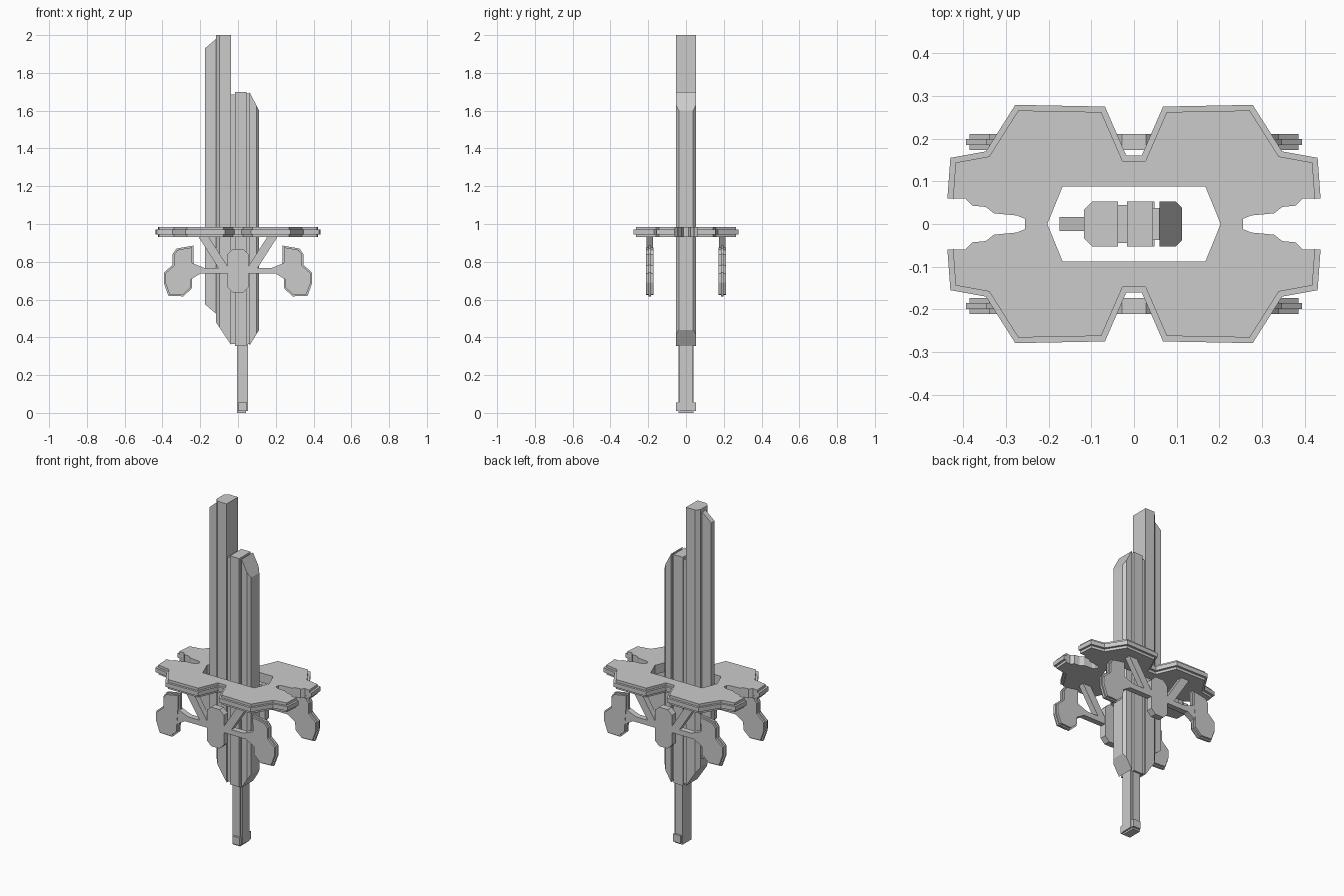
import bpy
import bmesh
from mathutils import Vector

cube = bpy.data.objects.get("Cube")
if cube:
    bpy.data.objects.remove(cube, do_unlink=True)


def prism(name, outline, low, high, upright=False, mirror="", chamfer=0.0):
    """Extrude an outline along z, or an x-z outline along y when upright."""
    area = sum(a[0] * b[1] - b[0] * a[1] for a, b in zip(outline, outline[1:] + outline[:1]))
    if area < 0:
        outline = outline[::-1]
    if upright:
        low, high = -high, -low
    bm = bmesh.new()

    def ring(level):
        return [bm.verts.new((u, -level, v) if upright else (u, v, level)) for u, v in outline]

    bottom, top = ring(low), ring(high)
    bm.faces.new(bottom[::-1])
    bm.faces.new(top)
    for i in range(len(outline)):
        j = (i + 1) % len(outline)
        # walls on a mirror plane stay open so the halves weld
        on_plane = [axis for axis in mirror
                    if all(abs(v.co["XY".index(axis)]) < 1e-6 for v in (bottom[i], bottom[j]))]
        if not on_plane:
            bm.faces.new((bottom[i], bottom[j], top[j], top[i]))
    if chamfer:
        # bevel the upright edges farthest from the tower axis
        reach = max(abs(v.co.x) for v in bm.verts)
        edges = [e for e in bm.edges
                 if all(abs(abs(v.co.x) - reach) < 1e-5 for v in e.verts)
                 and e.verts[0].co.z != e.verts[1].co.z]
        bmesh.ops.bevel(bm, geom=edges, offset=chamfer, segments=1, affect="EDGES")
    mesh = bpy.data.meshes.new(name)
    bm.to_mesh(mesh)
    bm.free()
    obj = bpy.data.objects.new(name, mesh)
    bpy.context.collection.objects.link(obj)
    if mirror:
        mod = obj.modifiers.new("Mirror", "MIRROR")
        mod.use_axis = ("X" in mirror, "Y" in mirror, False)
        mod.merge_threshold = 0.0005


def slab(name, inner, outer, base, top, depth, rise=0.0, drop=0.0, chamfer=0.0):
    """Upright slab whose outer edge starts higher and ends lower than its inner edge."""
    outline = [(inner, base), (outer, base + rise), (outer, top - drop), (inner, top)]
    prism(name, outline, -depth, depth, upright=True, chamfer=chamfer)


def inset(path, distance):
    """Shift a clockwise path towards its inside with mitred corners."""
    points = [Vector(p) for p in path]
    normals = []
    for a, b in zip(points, points[1:]):
        along = (b - a).normalized()
        normals.append(Vector((along.y, -along.x)))
    before, after = normals[:1] + normals, normals + normals[-1:]
    return [tuple(p + distance * (m + n) / (1 + m.dot(n)))
            for p, m, n in zip(points, before, after)]


def bracket(name, outline, middle, thickness, mirror="XY"):
    """Upright plate repeated on the front and back, and left and right if asked."""
    prism(name, outline, middle - thickness / 2, middle + thickness / 2, True, mirror)


# Tower: parallel upright slabs with slanted ends
full_depth = 0.053
slab("tower_fin", -0.11, -0.175, 0.52, 1.985, 0.016, rise=0.055, drop=0.055)
slab("tall_slab", -0.037, -0.117, 0.36, 2, full_depth, rise=0.12, chamfer=0.02)
slab("inner_spine", -0.012, -0.04, 0.365, 1.685, 0.044)
slab("middle_slab", -0.016, 0.045, 0.355, 1.7, full_depth)
slab("outer_spine", 0.04, 0.065, 0.365, 1.69, 0.038)
slab("outer_slab", 0.06, 0.112, 0.355, 1.7, full_depth, rise=0.085, drop=0.1, chamfer=0.015)

# Lower stem with its rail and foot
slab("stem", -0.006, 0.042, 0, 0.37, 0.041)
slab("stem_rail", 0.04, 0.052, 0.01, 0.37, 0.034)
slab("stem_foot", 0, 0.048, 0.01, 0.055, full_depth)

# Ring deck: one quarter outline, a wide layer between two narrow ones
hole = [(0.203, 0), (0.167, 0.088), (0, 0.088)]
rim = [(0, 0.16), (0.018, 0.16), (0.068, 0.275), (0.278, 0.279),
       (0.347, 0.17), (0.43, 0.155), (0.437, 0.06)]
notch = [(0.395, 0.06), (0.378, 0.043), (0.347, 0.04), (0.328, 0.025),
         (0.275, 0.02), (0.255, 0.012), (0.255, 0)]
narrow = hole + inset(rim, 0.013) + notch
prism("deck_bottom", narrow, 0.93, 0.945, mirror="XY")
prism("deck_middle", hole + rim + notch, 0.945, 0.97, mirror="XY")
prism("deck_top", narrow, 0.97, 0.985, mirror="XY")

# Hanging brackets: hub, arms, braces and end pods
offset = 0.192
hub_width, hub_low, hub_high, corner = 0.055, 0.637, 0.867, 0.027
hub = [(0, hub_low), (hub_width - corner, hub_low), (hub_width, hub_low + corner),
       (hub_width, hub_high - corner), (hub_width - corner, hub_high), (0, hub_high)]
bracket("bracket_hub", hub, offset, 0.038)

arm_low, arm_high, arm_start = 0.737, 0.768, 0.04
arm = [(arm_start, arm_low), (0.2, arm_low), (0.26, 0.7), (0.26, 0.8),
       (0.18, arm_high), (arm_start, arm_high)]
bracket("bracket_arm", arm, offset, 0.034)

brace_foot, brace_head, brace_width = 0.05, 0.157, 0.054
brace = [(brace_foot, arm_high), (brace_foot + brace_width, arm_high),
         (brace_head + brace_width, 0.935), (brace_head, 0.935)]
bracket("bracket_brace", brace, offset, 0.034)

pod_rim = [(0.237, 0.78), (0.235, 0.886), (0.325, 0.87), (0.347, 0.84), (0.347, 0.783),
           (0.393, 0.742), (0.393, 0.688), (0.368, 0.62), (0.29, 0.617),
           (0.245, 0.658), (0.243, 0.71)]
bracket("bracket_pod_rim", pod_rim, offset, 0.014)
bracket("bracket_pod", inset(pod_rim, 0.008), offset, 0.038)
